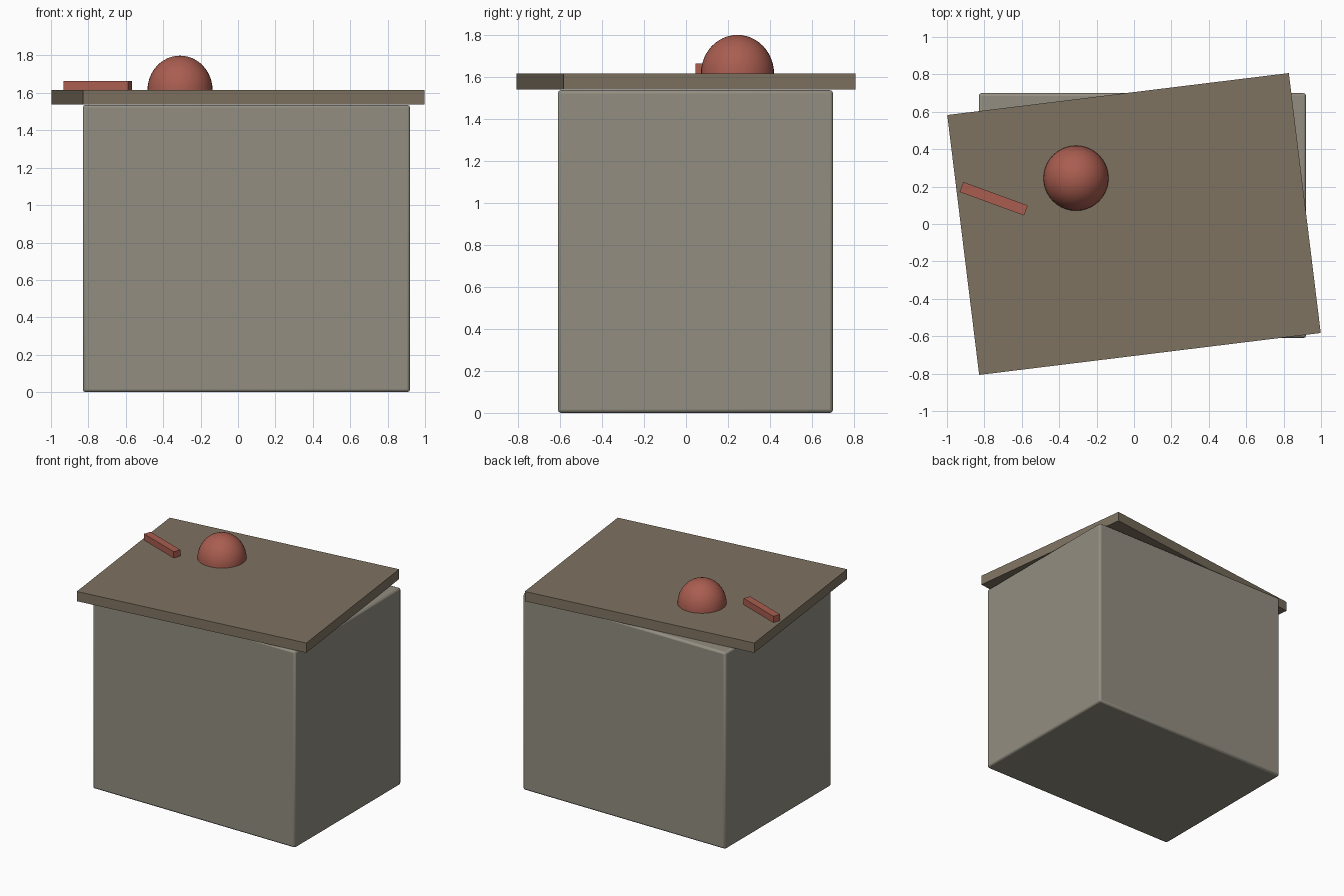
import bpy
import math

if "Cube" in bpy.data.objects:
    bpy.data.objects.remove(bpy.data.objects["Cube"])


def paint(obj, name, rgb):
    mat = bpy.data.materials.get(name) or bpy.data.materials.new(name)
    mat.diffuse_color = (*rgb, 1)
    mat.use_nodes = True
    mat.node_tree.nodes["Principled BSDF"].inputs["Base Color"].default_value = mat.diffuse_color
    obj.data.materials.append(mat)


def block(name, center, size, angle=0):
    bpy.ops.mesh.primitive_cube_add(size=1, location=center)
    obj = bpy.context.object
    obj.name = name
    obj.scale = size
    bpy.ops.object.transform_apply(location=False, rotation=False, scale=True)
    obj.rotation_euler.z = math.radians(angle)
    return obj


# Crate body with slightly softened edges
body = block("crate_body", (0.045, 0.045, 0.768), (1.75, 1.31, 1.536))
bevel = body.modifiers.new("soft_edges", 'BEVEL')
bevel.width = 0.015
bevel.segments = 2
paint(body, "stone_grey", (0.29, 0.27, 0.22))

# Lid sitting askew on the body
lid = block("lid", (0, 0, 1.577), (1.84, 1.40, 0.076), 7)
paint(lid, "lid_brown", (0.21, 0.17, 0.12))

# Small bar lying on the lid
bar = block("bar", (-0.75, 0.135, 1.639), (0.367, 0.057, 0.05), -20)
paint(bar, "dull_red", (0.40, 0.11, 0.08))

# Dome: quarter-ellipse profile spun around its axis, with a closed base
R, H, RINGS, SEGS = 0.174, 0.185, 12, 40
verts, faces = [], []
for i in range(RINGS):
    t = math.pi / 2 * i / RINGS
    for j in range(SEGS):
        a = math.tau * j / SEGS
        verts.append((R * math.cos(t) * math.cos(a), R * math.cos(t) * math.sin(a), H * math.sin(t)))
verts.append((0, 0, H))
for j in range(SEGS):
    k = (j + 1) % SEGS
    for i in range(RINGS - 1):
        faces.append((i * SEGS + j, i * SEGS + k, (i + 1) * SEGS + k, (i + 1) * SEGS + j))
    faces.append(((RINGS - 1) * SEGS + j, (RINGS - 1) * SEGS + k, RINGS * SEGS))
faces.append(tuple(reversed(range(SEGS))))
mesh = bpy.data.meshes.new("dome")
mesh.from_pydata(verts, [], faces)
dome = bpy.data.objects.new("dome", mesh)
bpy.context.collection.objects.link(dome)
dome.location = (-0.31, 0.245, 1.614)
paint(dome, "dull_red", (0.40, 0.11, 0.08))

# Smooth the dome and the softened edges
for obj in (dome, body):
    bpy.ops.object.select_all(action='DESELECT')
    obj.select_set(True)
    bpy.context.view_layer.objects.active = obj
    bpy.ops.object.shade_smooth_by_angle(angle=math.radians(35))
